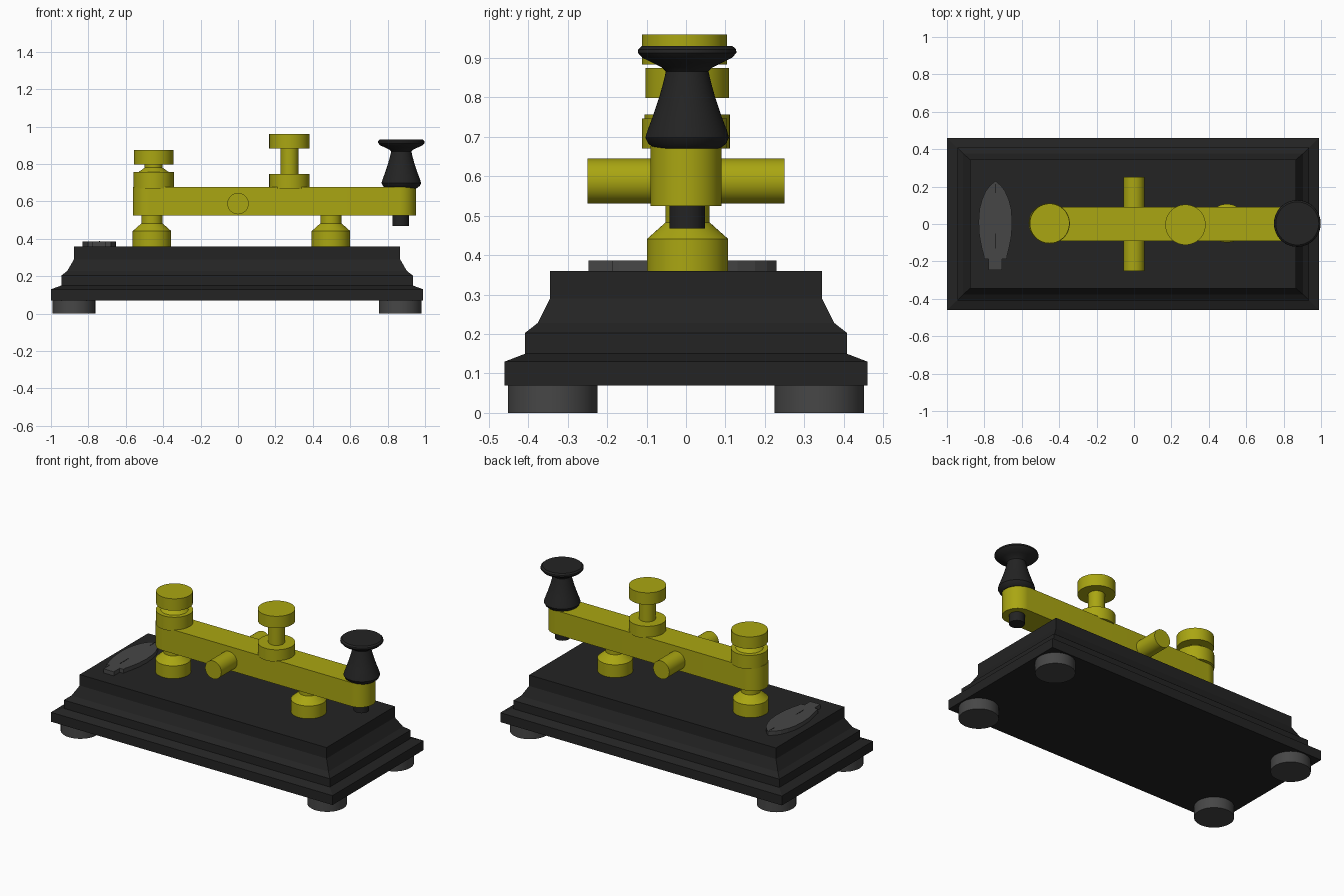
import bpy, bmesh, math
from mathutils import Vector

if "Cube" in bpy.data.objects:
    bpy.data.objects.remove(bpy.data.objects["Cube"])


def material(name, rgb):
    m = bpy.data.materials.new(name)
    m.diffuse_color = (*rgb, 1)
    m.use_nodes = True
    m.node_tree.nodes["Principled BSDF"].inputs["Base Color"].default_value = m.diffuse_color
    return m


BLACK = material("black", (0.017, 0.017, 0.017))
GREY = material("dark grey", (0.062, 0.062, 0.062))
BRASS = material("yellow brass", (0.40, 0.38, 0.006))


def loft(name, rings, mat, smooth=True):
    """Skin a stack of equal-length closed rings and cap both ends."""
    bm = bmesh.new()
    vs = [[bm.verts.new(p) for p in ring] for ring in rings]
    n = len(vs[0])
    for a, b in zip(vs, vs[1:]):
        for i in range(n):
            j = (i + 1) % n
            bm.faces.new((a[i], a[j], b[j], b[i]))
    bm.faces.new(vs[0][::-1])
    bm.faces.new(vs[-1])
    bmesh.ops.recalc_face_normals(bm, faces=bm.faces)
    me = bpy.data.meshes.new(name)
    bm.to_mesh(me)
    bm.free()
    me.materials.append(mat)
    ob = bpy.data.objects.new(name, me)
    bpy.context.collection.objects.link(ob)
    if smooth:
        bpy.ops.object.select_all(action='DESELECT')
        ob.select_set(True)
        bpy.context.view_layer.objects.active = ob
        bpy.ops.object.shade_smooth_by_angle(angle=math.radians(30))
    return ob


def lathe(name, x, y, profile, mat, sides=64):
    """Turn a (radius, z) profile about a vertical axis."""
    rings = [[(x + r * math.cos(2 * math.pi * i / sides),
               y + r * math.sin(2 * math.pi * i / sides), z)
              for i in range(sides)] for r, z in profile]
    return loft(name, rings, mat)


def extrude(name, outline, z0, z1, mat, smooth=True):
    return loft(name, [[(x, y, z) for x, y in outline] for z in (z0, z1)],
                mat, smooth)


# Moulded base: half length, half width, height
CX = -0.005
steps = [(0.995, 0.46, 0.07), (0.995, 0.46, 0.13), (0.94, 0.408, 0.15),
         (0.94, 0.408, 0.203), (0.908, 0.376, 0.228), (0.872, 0.345, 0.29),
         (0.872, 0.345, 0.36)]
loft("base", [[(CX + sx * a, sy * b, z) for sx, sy in
               ((-1, -1), (1, -1), (1, 1), (-1, 1))] for a, b, z in steps],
     BLACK, smooth=False)

# Four feet
for sx in (-1, 1):
    for sy in (-1, 1):
        lathe("foot", CX + sx * 0.872, sy * 0.338,
              [(0.114, 0), (0.114, 0.07)], GREY)

# Pointed plate on the base, with two fine slots
half = [(0.0, 0.23), (0.03, 0.205), (0.052, 0.175), (0.072, 0.13),
        (0.085, 0.08), (0.09, 0.01), (0.086, -0.06), (0.075, -0.12),
        (0.062, -0.17), (0.062, -0.187), (0.036, -0.187), (0.036, -0.247)]
PX = -0.741
outline = [(PX + x, y) for x, y in half] + \
          [(PX - x, y) for x, y in half[:0:-1]]
extrude("badge_plate", outline, 0.355, 0.386, GREY, smooth=False)
for y0, y1 in ((0.165, 0.215), (-0.13, -0.05)):
    extrude("plate_slot", [(PX - 0.003, y0), (PX + 0.003, y0),
                           (PX + 0.003, y1), (PX - 0.003, y1)],
            0.384, 0.387, BLACK, smooth=False)

# Lever bar with rounded ends
R, N = 0.09, 32
bar = []
for cx, start in ((0.862, -math.pi / 2), (-0.472, math.pi / 2)):
    for i in range(N + 1):
        a = start + math.pi * i / N
        bar.append((cx + R * math.cos(a), R * math.sin(a)))
extrude("lever_bar", bar, 0.525, 0.677, BRASS)

# Cross axle
loft("axle", [[(0.057 * math.cos(2 * math.pi * i / 48), y,
                0.588 + 0.057 * math.sin(2 * math.pi * i / 48))
               for i in range(48)] for y in (-0.25, 0.25)], BRASS)

# Two posts under the bar
for x in (-0.46, 0.497):
    lathe("post", x, 0.004, [(0.103, 0.355), (0.103, 0.441), (0.056, 0.483),
                             (0.056, 0.53)], BRASS)

# Rear adjusting screw
lathe("rear_screw", -0.451, 0.003,
      [(0.108, 0.67), (0.108, 0.757), (0.08, 0.757), (0.048, 0.78),
       (0.048, 0.798), (0.106, 0.798), (0.106, 0.874)], BRASS)

# Middle adjusting screw
lathe("middle_screw", 0.275, -0.004,
      [(0.108, 0.67), (0.108, 0.746), (0.048, 0.746), (0.048, 0.884),
       (0.108, 0.884), (0.108, 0.96)], BRASS)

# Finger knob and the contact below it
KX = 0.873
lathe("finger_knob", KX, 0.003,
      [(0.082, 0.67), (0.098, 0.682), (0.106, 0.698), (0.101, 0.715),
       (0.086, 0.755), (0.071, 0.80), (0.06, 0.84), (0.054, 0.866),
       (0.064, 0.876), (0.088, 0.888), (0.113, 0.9), (0.125, 0.913),
       (0.124, 0.922), (0.115, 0.93), (0.06, 0.93)], BLACK)
lathe("contact", 0.87, 0.003, [(0.045, 0.468), (0.045, 0.53)], BLACK)
